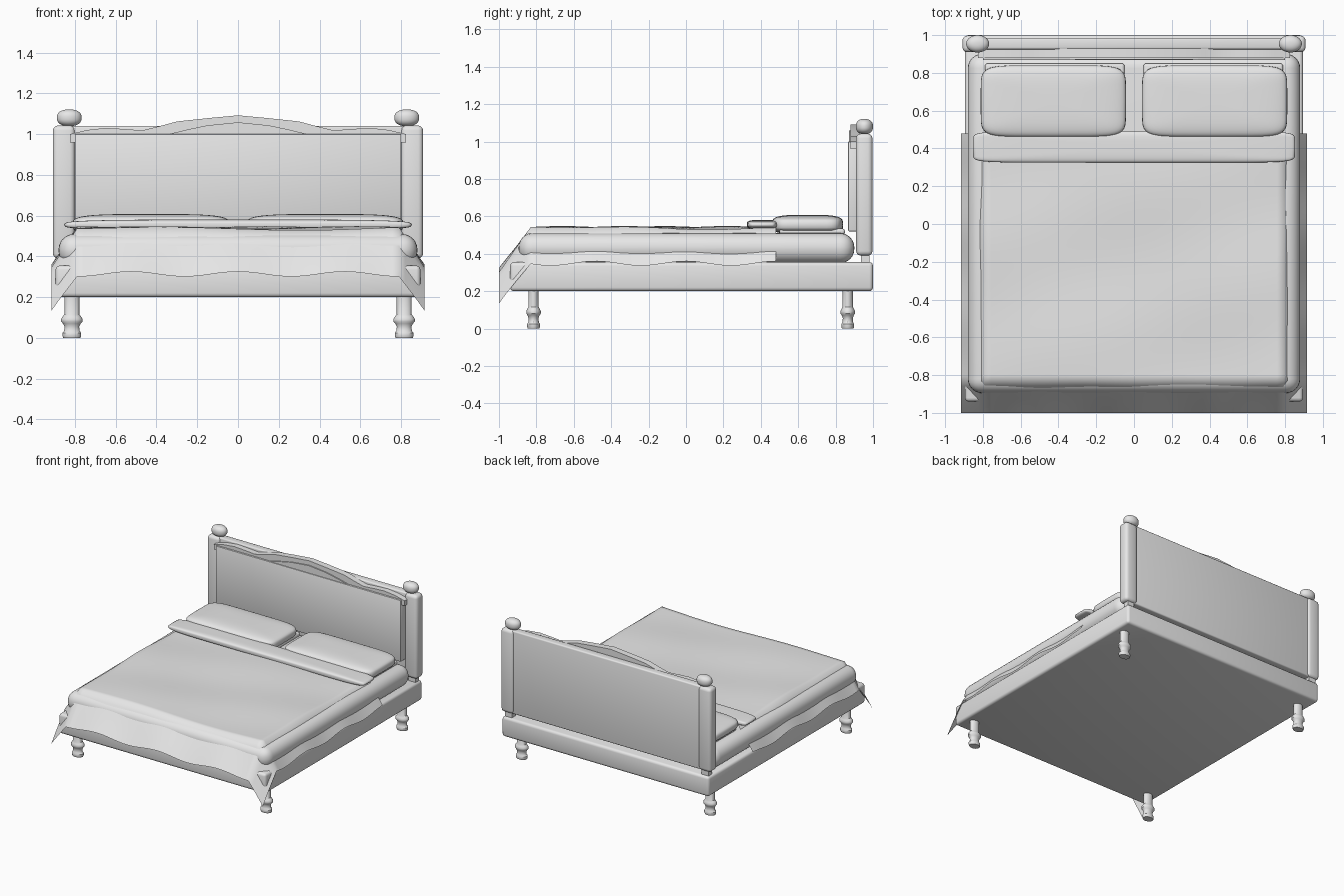
import bpy, bmesh, math
from math import sin, cos, pi

if "Cube" in bpy.data.objects:
    bpy.data.objects.remove(bpy.data.objects["Cube"], do_unlink=True)

grey = bpy.data.materials.new("plain grey")
grey.use_nodes = True
grey.diffuse_color = (0.8, 0.8, 0.8, 1)
grey.node_tree.nodes["Principled BSDF"].inputs["Base Color"].default_value = (0.8, 0.8, 0.8, 1)


def finish(name, bm, angle=35):
    bmesh.ops.recalc_face_normals(bm, faces=bm.faces)
    mesh = bpy.data.meshes.new(name)
    bm.to_mesh(mesh)
    bm.free()
    mesh.materials.append(grey)
    ob = bpy.data.objects.new(name, mesh)
    bpy.context.collection.objects.link(ob)
    bpy.ops.object.select_all(action='DESELECT')
    ob.select_set(True)
    bpy.context.view_layer.objects.active = ob
    bpy.ops.object.shade_smooth_by_angle(angle=math.radians(angle))
    return ob


def box(name, x, y, z, bevel=0.0, segments=3):
    """Rounded box from (low, high) ranges."""
    bm = bmesh.new()
    bmesh.ops.create_cube(bm, size=1)
    for v in bm.verts:
        v.co = [r[0] + (c + 0.5) * (r[1] - r[0]) for c, r in zip(v.co, (x, y, z))]
    if bevel:
        bmesh.ops.bevel(bm, geom=bm.edges[:], offset=bevel, segments=segments,
                        profile=0.5, affect='EDGES')
    return finish(name, bm)


def power(value, e):
    return math.copysign(abs(value) ** e, value)


def cushion(name, centre, half, plan=0.3, puff=0.55):
    """Squared-off ellipsoid; an exponent of 1 gives a plain ellipsoid."""
    bm = bmesh.new()
    bmesh.ops.create_uvsphere(bm, u_segments=48, v_segments=24, radius=1)
    for v in bm.verts:
        a, b = math.atan2(v.co.y, v.co.x), math.asin(max(-1, min(1, v.co.z)))
        r = power(max(0, cos(b)), puff)
        v.co = (centre[0] + half[0] * r * power(cos(a), plan),
                centre[1] + half[1] * r * power(sin(a), plan),
                centre[2] + half[2] * power(sin(b), puff))
    return finish(name, bm, 60)


def prism(name, outline, y0, y1):
    """Mirrored x-z outline extruded along y."""
    bm = bmesh.new()
    pts = outline + [(-x, z) for x, z in reversed(outline) if x > 0]
    face = bm.faces.new([bm.verts.new((x, y0, z)) for x, z in pts])
    new = bmesh.ops.extrude_face_region(bm, geom=[face])["geom"]
    bmesh.ops.translate(bm, vec=(0, y1 - y0, 0),
                        verts=[g for g in new if isinstance(g, bmesh.types.BMVert)])
    return finish(name, bm, 25)


def turned(name, x, y, profile, squash=0.74, steps=24):
    """Lathe a radius-height profile, slightly flattened in y."""
    bm = bmesh.new()
    rings = [[bm.verts.new((x + r * cos(2 * pi * i / steps),
                            y + r * squash * sin(2 * pi * i / steps), z))
              for i in range(steps)] for r, z in profile]
    for a, b in zip(rings, rings[1:]):
        for i in range(steps):
            j = (i + 1) % steps
            bm.faces.new((a[i], a[j], b[j], b[i]))
    bm.faces.new(rings[0])
    bm.faces.new(rings[-1])
    return finish(name, bm)


# Base frame and mattress
box("bed_frame", (-0.895, 0.895), (-0.94, 1.0), (0.2, 0.355), 0.02)
box("mattress", (-0.88, 0.88), (-0.895, 0.9), (0.35, 0.51), 0.075, 6)

# Turned legs
leg = [(0.042, 0), (0.046, 0.01), (0.046, 0.025), (0.038, 0.034), (0.036, 0.055),
       (0.043, 0.07), (0.052, 0.08), (0.053, 0.092), (0.046, 0.104),
       (0.037, 0.115), (0.037, 0.21)]
for side, x in (("left", 0.815), ("right", -0.815)):
    turned("front_leg_" + side, x, -0.815, leg)
    turned("back_leg_" + side, x, 0.865, leg)

    # Headboard posts with ball finials
    s = math.copysign(1, x)
    xs = sorted((s * 0.8, s * 0.908))
    box("post_" + side, xs, (0.91, 0.997), (0.39, 1.042), 0.024)
    box("post_foot_" + side, sorted((s * 0.82, s * 0.88)), (0.935, 0.98), (0.34, 0.41))
    cushion("finial_" + side, (s * 0.828, 0.954, 1.08), (0.061, 0.046, 0.041), 1, 0.85)

    # Pillows
    cushion("pillow_" + side, (s * 0.427, 0.65, 0.556), (0.385, 0.19, 0.052))
    box("pillow_slip_" + side, sorted((s * 0.05, s * 0.79)), (0.5, 0.85), (0.5, 0.535), 0.015)

# Headboard panels
box("headboard_back", (-0.83, 0.83), (0.925, 0.985), (0.39, 1.04), 0.01)
box("headboard_panel", (-0.8, 0.8), (0.867, 0.93), (0.52, 1.0), 0.005, 2)

# Wavy crown moulding with a raised centre piece
crown = [(0.825, 0.96), (0.825, 1.0), (0.74, 1.02), (0.65, 1.03), (0.56, 1.025), (0.47, 1.018),
         (0.38, 1.04), (0.3, 1.062), (0.15, 1.078), (0, 1.092)]
prism("headboard_crown", crown, 0.88, 0.93)
prism("crown_centre", [(0.34, 0.99), (0.34, 1.0), (0.25, 1.022), (0.15, 1.043), (0, 1.058)],
      0.872, 0.9)

# Blanket draped over the mattress
def spread(a, b, n):
    return [a + (b - a) * i / n for i in range(n)]

half_x = [0.79, 0.82, 0.85, 0.88, 0.915]
xs = [-x for x in reversed(half_x[1:])] + spread(-0.79, 0.79, 48) + half_x
ys = spread(-1, -0.83, 6) + spread(-0.83, 0.48, 44) + [0.48]


def blanket_height(x, y):
    dx = max(0, (abs(x) - 0.79) / 0.125)
    dy = max(0, (-0.83 - y) / 0.17)
    ripple = 0.006 * sin(5 * x + 4 * y) + 0.004 * sin(9 * y - 3 * x)
    hem = 0.012 * min(1, dx) * cos(13 * y) + 0.012 * dy * cos(12 * x) * (1 - min(1, dx))
    return 0.538 + ripple * (1 - min(1, dx + dy)) + hem - 0.19 * dx - 0.225 * dy


bm = bmesh.new()
grid = [[bm.verts.new((x, y, blanket_height(x, y))) for x in xs] for y in ys]
for a, b in zip(grid, grid[1:]):
    for i in range(len(xs) - 1):
        bm.faces.new((a[i], a[i + 1], b[i + 1], b[i]))
finish("blanket", bm, 60)

# Turned-down fold across the top of the blanket
cushion("blanket_fold", (0, 0.408, 0.555), (0.853, 0.083, 0.026), 0.22, 0.55)
